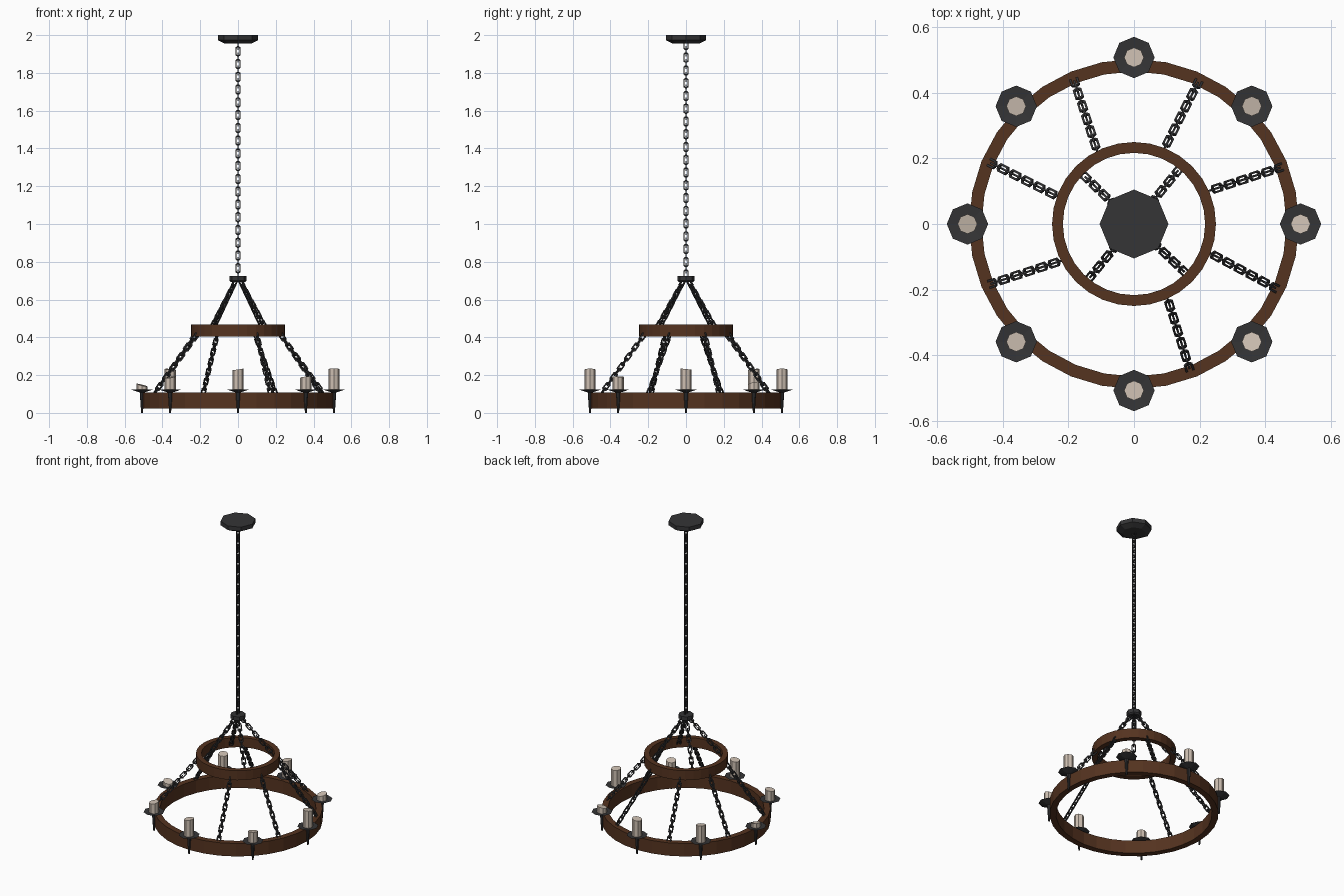
import bpy, bmesh
from math import cos, sin, pi, radians
from mathutils import Vector

if "Cube" in bpy.data.objects:
    bpy.data.objects.remove(bpy.data.objects["Cube"])


def material(name, rgb):
    m = bpy.data.materials.new(name)
    m.diffuse_color = (*rgb, 1)
    m.use_nodes = True
    m.node_tree.nodes["Principled BSDF"].inputs["Base Color"].default_value = m.diffuse_color
    return m


IRON = material("dark_iron", (0.035, 0.035, 0.037))
WOOD = material("brown_wood", (0.09, 0.033, 0.014))
WAX = material("candle_wax", (0.62, 0.53, 0.45))


def finish(name, bm, mat):
    bmesh.ops.recalc_face_normals(bm, faces=bm.faces)
    me = bpy.data.meshes.new(name)
    bm.to_mesh(me)
    bm.free()
    me.materials.append(mat)
    ob = bpy.data.objects.new(name, me)
    bpy.context.collection.objects.link(ob)
    return ob


def lathe(name, profile, sides, mat, at=(0, 0), closed=False, tilt=None):
    """Revolve (radius, z) points; capped at both ends, or closed into a ring."""
    bm = bmesh.new()
    loops = [[bm.verts.new((at[0] + r * cos(2 * pi * i / sides),
                            at[1] + r * sin(2 * pi * i / sides), z))
              for i in range(sides)] for r, z in profile]
    pairs = list(zip(loops, loops[1:]))
    if closed:
        pairs.append((loops[-1], loops[0]))
    for a, b in pairs:
        for i in range(sides):
            j = (i + 1) % sides
            bm.faces.new((a[i], a[j], b[j], b[i]))
    if not closed:
        bm.faces.new(loops[0])
        bm.faces.new(loops[-1])
    if tilt:
        for v in loops[-1]:
            v.co.z += tilt[0] * (v.co.x - at[0]) + tilt[1] * (v.co.y - at[1])
    return finish(name, bm, mat)


def chain(name, start, end, pitch=0.034, w=0.0105, t=0.0033):
    """Row of octagonal links, every second one turned a quarter."""
    start, end = Vector(start), Vector(end)
    axis = end - start
    n = max(1, round(axis.length / pitch))
    step = axis / n
    h, c = step.length * 0.5 + 2 * t, 0.006
    axis.normalize()
    side = axis.cross(Vector((0, 0, 1)))
    if side.length < 0.01:
        side = Vector((1, 0, 0))
    side.normalize()
    other = axis.cross(side)
    outline = [(w, -h + c), (w, h - c), (w - c, h), (c - w, h),
               (-w, h - c), (-w, c - h), (c - w, -h), (w - c, -h)]
    bm = bmesh.new()
    for k in range(n):
        mid = start + step * (k + 0.5)
        u, b = (side, other) if k % 2 else (other, side)
        rings = []
        for x, y in outline:
            ring = []
            for off, d in ((t, t), (-t, t), (-t, -t), (t, -t)):
                px, py = x * (1 + off / w), y * (1 + off / h)
                ring.append(bm.verts.new(mid + u * px + axis * py + b * d))
            rings.append(ring)
        for i in range(8):
            a, e = rings[i], rings[(i + 1) % 8]
            for j in range(4):
                bm.faces.new((a[j], a[(j + 1) % 4], e[(j + 1) % 4], e[j]))
    return finish(name, bm, IRON)


# Ceiling plate, main chain and hub
lathe("ceiling_plate", [(0.07, 1.955), (0.105, 1.973), (0.105, 2.0)], 8, IRON)
chain("main_chain", (0, 0, 1.965), (0, 0, 0.715))
lathe("hub", [(0.036, 0.692), (0.045, 0.70), (0.045, 0.725)], 8, IRON)

# Wooden rings
lathe("upper_ring", [(0.25, 0.405), (0.25, 0.468), (0.217, 0.468), (0.217, 0.405)],
      32, WOOD, closed=True)
lathe("lower_ring", [(0.503, 0.022), (0.503, 0.107), (0.465, 0.107), (0.465, 0.022)],
      32, WOOD, closed=True)

# Chains from the hub to the inside of the upper ring
for i, (x, y) in enumerate([(0.14, 0.17), (-0.155, 0.15), (-0.14, -0.17), (0.16, -0.152)]):
    chain(f"upper_chain_{i + 1}", (x * 0.08, y * 0.08, 0.70), (x, y, 0.425))

# Seven chains between the rings
spans = [(0.225, 0.10, 0.455, 0.175), (0.09, 0.225, 0.20, 0.44),
         (-0.11, 0.215, -0.185, 0.445), (-0.225, 0.08, -0.445, 0.19),
         (-0.215, -0.11, -0.445, -0.185), (0.10, -0.22, 0.172, -0.45),
         (0.225, -0.085, 0.44, -0.20)]
for i, (x1, y1, x2, y2) in enumerate(spans):
    chain(f"lower_chain_{i + 1}", (x1, y1, 0.415), (x2, y2, 0.10))

# Eight candle holders with candles burnt to different heights and slopes
candles = [(0.232, 0, -0.1), (0.158, 0.15, 0.2), (0.23, 0.15, 0), (0.23, -0.1, 0.1),
           (0.147, -0.25, 0.1), (0.188, 0.15, 0.1), (0.23, 0.15, 0), (0.188, 0.1, -0.15)]
for i, (top, sx, sy) in enumerate(candles):
    a = radians(45 * i)
    at = (0.508 * cos(a), 0.508 * sin(a))
    lathe(f"candle_holder_{i + 1}",
          [(0.005, 0), (0.012, 0.108), (0.028, 0.113), (0.063, 0.125), (0.03, 0.122)],
          8, IRON, at)
    lathe(f"candle_{i + 1}", [(0.03, 0.115), (0.03, top)], 8, WAX, at, tilt=(sx, sy))
